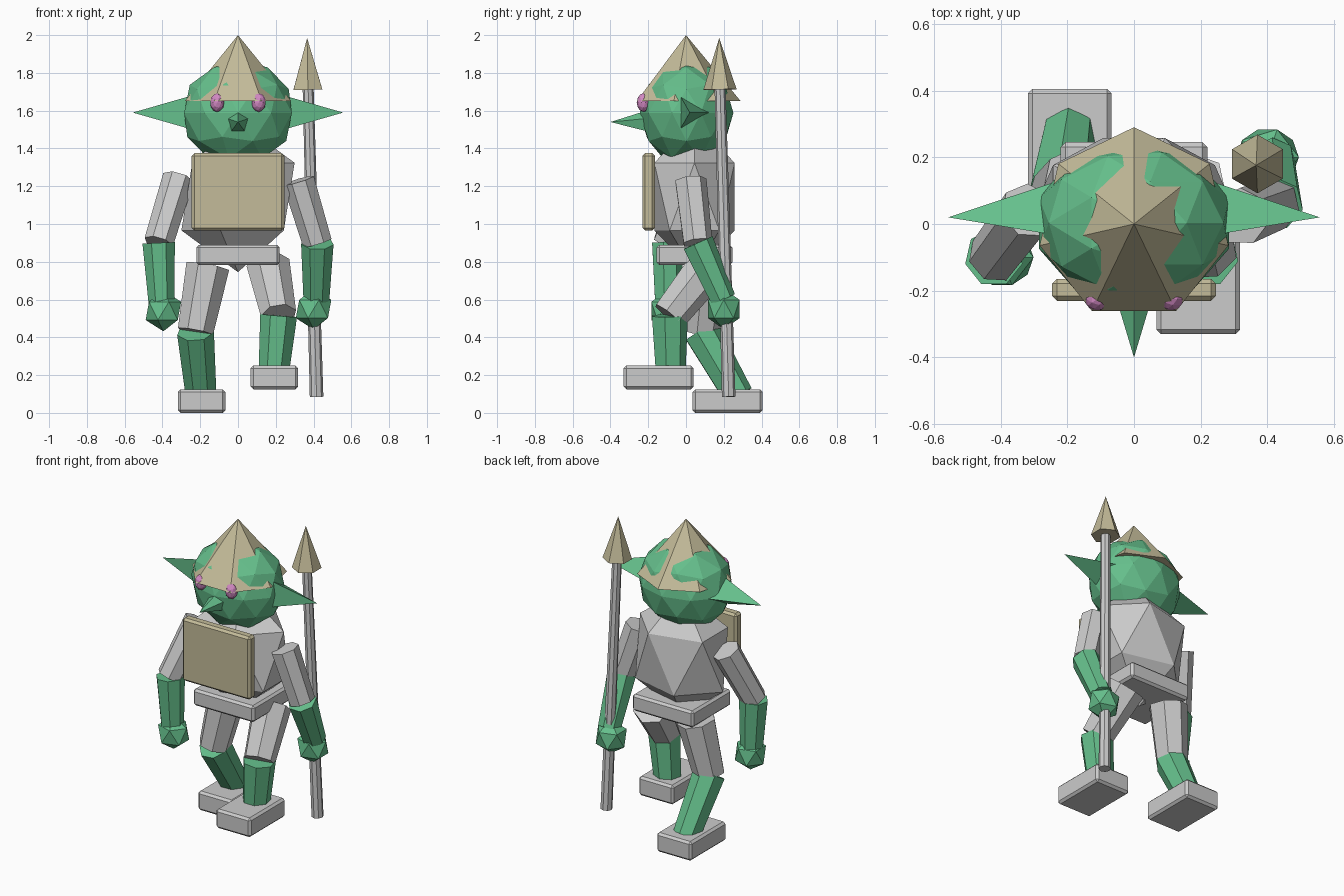
import bpy
import math
from mathutils import Vector

if "Cube" in bpy.data.objects:
    bpy.data.objects.remove(bpy.data.objects["Cube"])


def material(name, rgb):
    m = bpy.data.materials.new(name)
    m.diffuse_color = (*rgb, 1)
    m.use_nodes = True
    m.node_tree.nodes["Principled BSDF"].inputs["Base Color"].default_value = m.diffuse_color
    return m


GREEN = material("green skin", (0.13, 0.52, 0.26))
TAN = material("tan leather", (0.55, 0.50, 0.32))
PINK = material("pink eye", (0.65, 0.25, 0.55))


def finish(name, mat):
    ob = bpy.context.object
    ob.name = name
    if mat:
        ob.data.materials.append(mat)
    return ob


def ball(name, loc, scale, subdivisions, mat=None):
    bpy.ops.mesh.primitive_ico_sphere_add(subdivisions=subdivisions, radius=1, location=loc)
    ob = finish(name, mat)
    ob.scale = scale
    return ob


def box(name, lo, hi, mat=None, bevel=0.014):
    lo, hi = Vector(lo), Vector(hi)
    bpy.ops.mesh.primitive_cube_add(size=1, location=(lo + hi) / 2)
    ob = finish(name, mat)
    ob.scale = hi - lo
    bpy.ops.object.transform_apply(location=False, rotation=False, scale=True)
    mod = ob.modifiers.new("edge", 'BEVEL')
    mod.width = bevel
    mod.segments = 1
    return ob


def rod(name, low, high, r_low, r_high, sides=7, mat=None):
    """Tapered prism between two points, built from its lower end upwards."""
    low, high = Vector(low), Vector(high)
    d = high - low
    bpy.ops.mesh.primitive_cone_add(vertices=sides, radius1=r_low, radius2=r_high,
                                    depth=d.length, location=(low + high) / 2)
    ob = finish(name, mat)
    ob.rotation_mode = 'QUATERNION'
    ob.rotation_quaternion = Vector((0, 0, 1)).rotation_difference(d)
    return ob


# Head, hat and face
ball("head", (0, 0.003, 1.588), (0.30, 0.248, 0.283), 2, GREEN)
rod("pointed_hat", (0, 0, 1.65), (0, 0, 2.0), 0.29, 0, 7, TAN)
rod("nose", (0, -0.20, 1.54), (0, -0.40, 1.54), 0.063, 0, 5, GREEN)
for side, s in (("left", -1), ("right", 1)):
    rod(side + "_ear", (s * 0.225, 0.02, 1.59), (s * 0.557, 0.02, 1.59), 0.11, 0, 3, GREEN)
    ball(side + "_eye", (s * 0.11, -0.225, 1.643), (0.038, 0.036, 0.05), 2, PINK)

# Body, chest plate and belt
ball("torso", (0, 0.045, 1.145), (0.335, 0.25, 0.40), 1)
box("chest_plate", (-0.245, -0.23, 0.965), (0.245, -0.165, 1.375), TAN)
box("belt", (-0.22, -0.155, 0.782), (0.22, 0.245, 0.89))

# Arms: shoulder, elbow, wrist, hand centre
arms = {
    "left": ((-0.315, 0.04, 1.24), (-0.42, -0.10, 0.90), (-0.405, -0.10, 0.58), (-0.395, -0.10, 0.54)),
    "right": ((0.32, 0.022, 1.23), (0.42, 0.06, 0.90), (0.415, 0.195, 0.60), (0.40, 0.20, 0.55)),
}
for side, (shoulder, elbow, wrist, hand) in arms.items():
    rod(side + "_upper_arm", elbow, shoulder, 0.08, 0.087)
    rod(side + "_forearm", wrist, elbow, 0.07, 0.088, mat=GREEN)
    ball(side + "_hand", hand, (0.105, 0.098, 0.108), 1, GREEN)

# Legs: hip, knee, ankle and foot box corners
legs = {
    "left": ((-0.16, 0.12, 0.775), (-0.225, 0.08, 0.43), (-0.195, 0.275, 0.09),
             (-0.318, 0.035, 0.0), (-0.067, 0.405, 0.125)),
    "right": ((0.16, 0.12, 0.78), (0.215, -0.09, 0.515), (0.19, -0.085, 0.22),
              (0.067, -0.33, 0.125), (0.318, 0.04, 0.25)),
}
for side, (hip, knee, ankle, lo, hi) in legs.items():
    rod(side + "_thigh", knee, hip, 0.097, 0.118)
    rod(side + "_shin", ankle, knee, 0.083, 0.10, mat=GREEN)
    box(side + "_foot", lo, hi)

# Spear
rod("spear_shaft", (0.416, 0.226, 0.085), (0.371, 0.18, 1.73), 0.036, 0.029, 8)
rod("spear_tip", (0.37, 0.18, 1.712), (0.366, 0.176, 1.985), 0.088, 0, 6, TAN)
